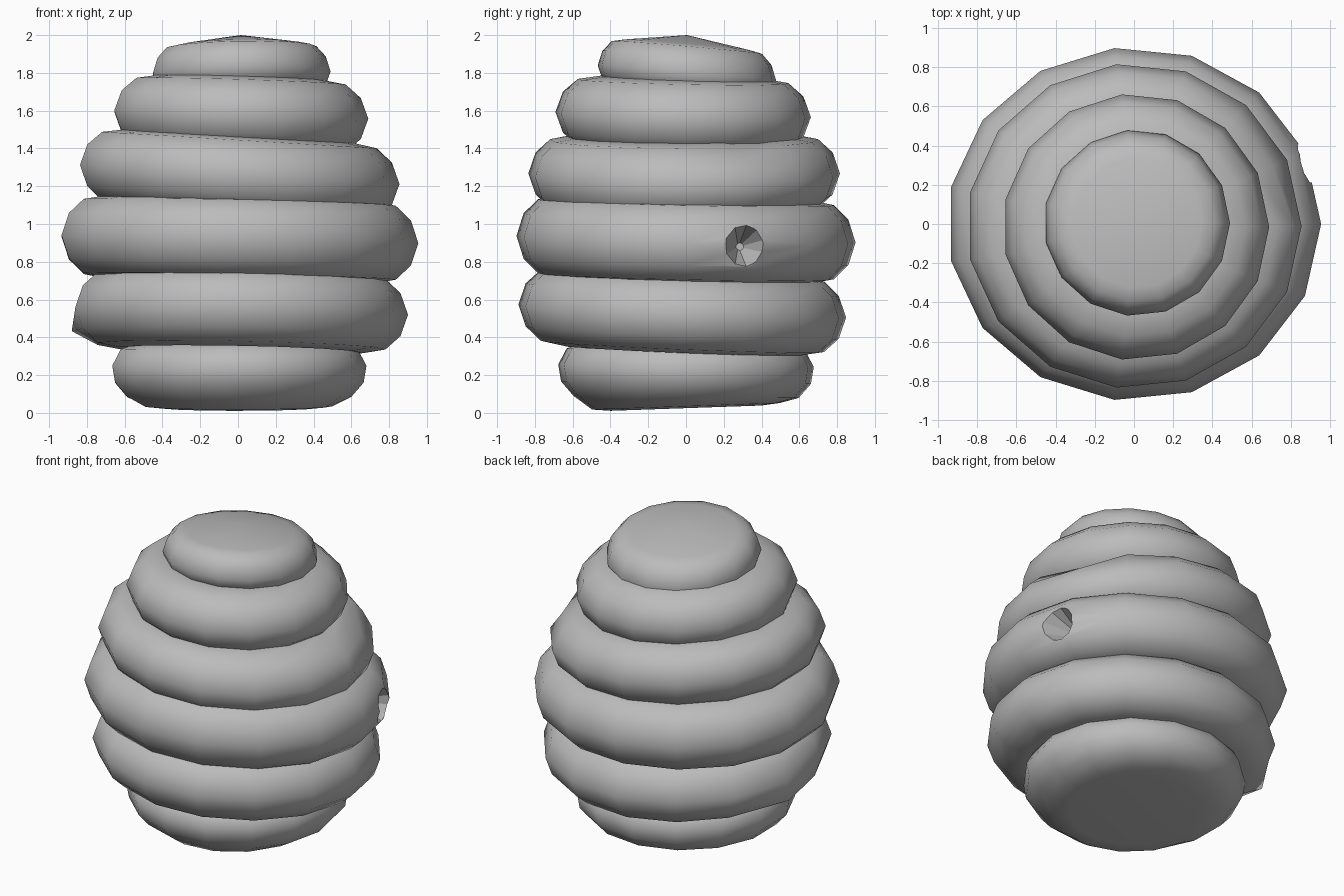
import bpy, bmesh, math
from mathutils import Vector, Matrix

if "Cube" in bpy.data.objects:
    bpy.data.objects.remove(bpy.data.objects["Cube"], do_unlink=True)

SIDES = 15

grey = bpy.data.materials.new("plain grey")
grey.use_nodes = True
colour = (0.5, 0.5, 0.5, 1)
grey.diffuse_color = colour
grey.node_tree.nodes["Principled BSDF"].inputs["Base Color"].default_value = colour


def add_object(name, bm, smooth):
    """Turn a bmesh into a grey object."""
    bmesh.ops.recalc_face_normals(bm, faces=bm.faces)
    for face in bm.faces:
        face.smooth = smooth
    mesh = bpy.data.meshes.new(name)
    bm.to_mesh(mesh)
    bm.free()
    mesh.materials.append(grey)
    obj = bpy.data.objects.new(name, mesh)
    bpy.context.collection.objects.link(obj)
    return obj


def tier(name, profile, centre, tilt, ratio=1.0, nudges=()):
    """Lathe a closed profile (radius, z), first and last points on the axis."""
    bm = bmesh.new()
    cx, cy = centre

    def place(r, z, k):
        a = math.tau * k / SIDES
        x, y = r * math.cos(a), r * math.sin(a) * ratio
        return bm.verts.new((cx + x, cy + y, z + tilt[0] * x + tilt[1] * y))

    bottom = place(0, profile[0][1], 0)
    top = place(0, profile[-1][1], 0)
    rings = [[place(r, z, k) for k in range(SIDES)] for r, z in profile[1:-1]]
    for k in range(SIDES):
        n = (k + 1) % SIDES
        bm.faces.new((bottom, rings[0][n], rings[0][k]))
        bm.faces.new((top, rings[-1][k], rings[-1][n]))
        for low, high in zip(rings, rings[1:]):
            bm.faces.new((low[k], low[n], high[n], high[k]))
    # small dents and bumps in the coil: (ring, side, outward, up)
    for ring, side, out, up in nudges:
        v = rings[ring][side]
        away = Vector((v.co.x, v.co.y, 0)).normalized()
        v.co += away * out + Vector((0, 0, up))
    return add_object(name, bm, True)


def coil_profile(radius, low, high):
    """Fat rounded rope section, mirrored top to bottom."""
    mid, half = (low + high) / 2, (high - low) / 2
    upper = [(0.04, 0.55), (0.12, 0.9), (0.24, 1.0), (0.36, 0.95)]
    section = [(radius - d, mid - t * half) for d, t in reversed(upper)]
    section.append((radius, mid))
    section += [(radius - d, mid + t * half) for d, t in upper]
    return [(0, low + 0.02)] + section + [(0, high - 0.02)]


# Foot of the hive with a slightly hollow underside
tier("base_coil",
     [(0, 0.035), (0.4, 0.025), (0.5, 0.035), (0.6, 0.085), (0.665, 0.16),
      (0.68, 0.25), (0.635, 0.335), (0.54, 0.37), (0, 0.36)],
     (0, 0), (0, -0.01))
# tip the underside up towards the back
base = bpy.data.objects["base_coil"]
for v in base.data.vertices:
    if v.co.z < 0.06:
        v.co.z += 0.045 * v.co.y

# Main coils
tier("lower_coil", coil_profile(0.89, 0.33, 0.745), (0.01, -0.02), (-0.02, -0.04), 0.98,
     nudges=[(3, 7, 0.06, 0.0)])
middle = tier("middle_coil", coil_profile(0.955, 0.70, 1.135), (0, 0), (-0.02, -0.02), 0.945)
tier("upper_coil", coil_profile(0.855, 1.06, 1.465), (0, -0.01), (-0.06, 0), 0.97,
     nudges=[(5, 1, -0.04, 0), (6, 1, -0.06, -0.02), (5, 2, -0.02, 0)])
tier("shoulder_coil", coil_profile(0.68, 1.38, 1.775), (0.01, -0.015), (-0.03, -0.02))

# Domed cap tilted to the back
tier("top_cap",
     [(0, 1.68), (0.36, 1.68), (0.45, 1.73), (0.475, 1.80), (0.45, 1.88),
      (0.4, 1.935), (0.33, 1.95), (0, 2.0)],
     (0.015, 0.005), (0.015, -0.085))

# Faceted funnel entrance carved into the middle coil
bm = bmesh.new()
N = 10
mouth = Vector((1.0, 0.33, 0.885))
rim, throat = [], []
for k in range(N):
    a = math.tau * (k + 0.5) / N
    c, s = math.cos(a), math.sin(a)
    rim.append(bm.verts.new(mouth + Vector((0, 0.17 * c + 0.02, 0.19 * s))))
    throat.append(bm.verts.new((0.68, 0.285 + 0.02 * c, 0.88 + 0.02 * s)))
bm.faces.new(rim)
bm.faces.new(throat)
for k in range(N):
    n = (k + 1) % N
    bm.faces.new((rim[k], rim[n], throat[n], throat[k]))
cutter = add_object("entrance_cutter", bm, False)
cutter.hide_render = True

cut = middle.modifiers.new("entrance", "BOOLEAN")
cut.operation = "DIFFERENCE"
cut.solver = "EXACT"
cut.object = cutter
bpy.context.view_layer.objects.active = middle
bpy.ops.object.modifier_apply(modifier=cut.name)
bpy.data.objects.remove(cutter, do_unlink=True)
